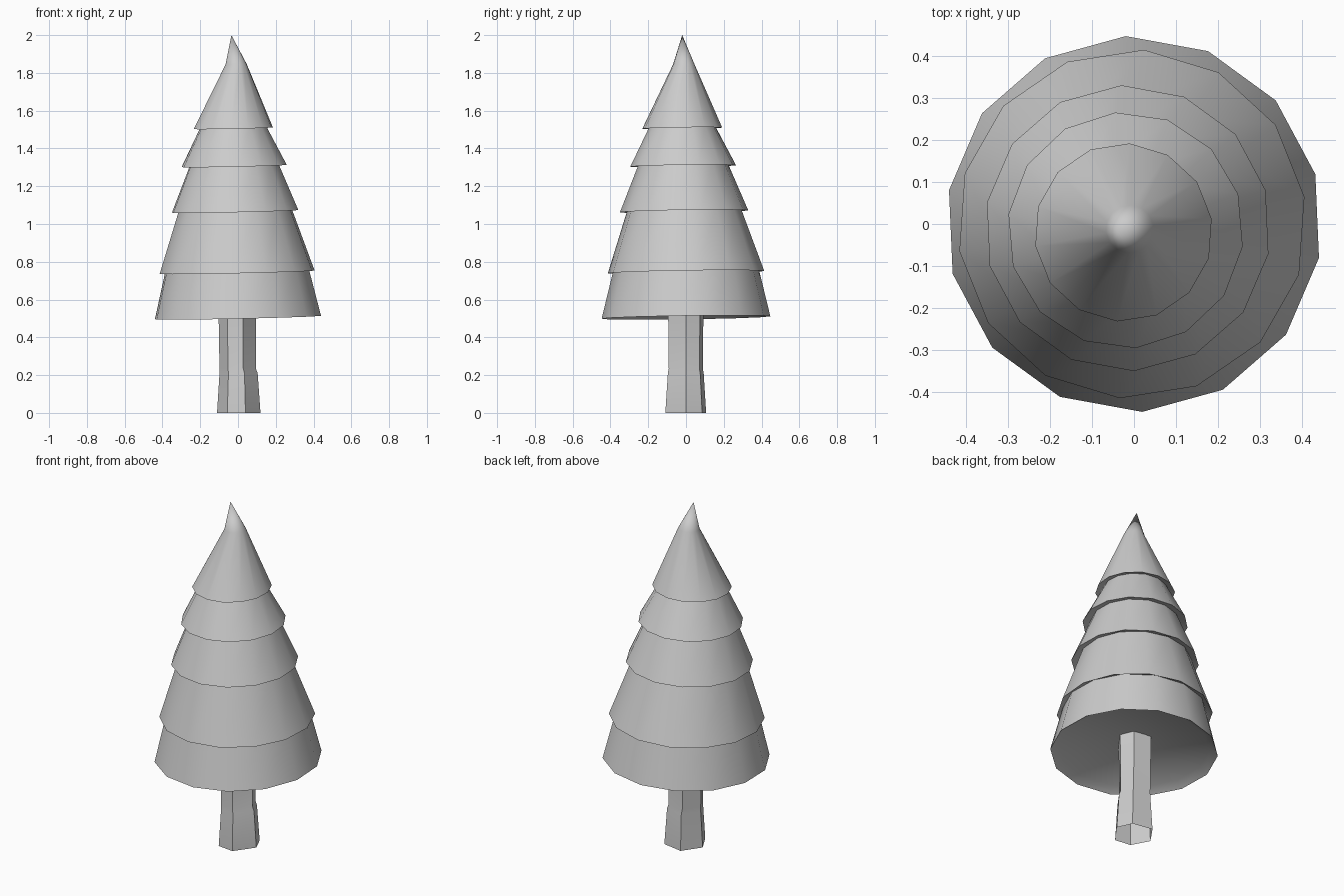
import bpy, bmesh
from math import cos, sin, radians

if "Cube" in bpy.data.objects:
    bpy.data.objects.remove(bpy.data.objects["Cube"])


def circle(bm, z, r, angles, cx=0, cy=0, tilt=(0, 0)):
    """Add a ring of vertices, slightly tilted by its slope in x and y."""
    verts = []
    for a in angles:
        x, y = r * cos(radians(a)), r * sin(radians(a))
        verts.append(bm.verts.new((cx + x, cy + y, z + tilt[0] * x + tilt[1] * y)))
    return verts


def bridge(bm, low, high):
    n = len(low)
    for i in range(n):
        j = (i + 1) % n
        bm.faces.new((low[i], low[j], high[j], high[i]))


def fan(bm, ring, tip, flip=False):
    v = bm.verts.new(tip)
    n = len(ring)
    for i in range(n):
        a, b = ring[i], ring[(i + 1) % n]
        bm.faces.new((b, a, v) if flip else (a, b, v))


def finish(bm, name, angle):
    mesh = bpy.data.meshes.new(name)
    bm.to_mesh(mesh)
    bm.free()
    obj = bpy.data.objects.new(name, mesh)
    bpy.context.collection.objects.link(obj)
    bpy.ops.object.select_all(action='DESELECT')
    obj.select_set(True)
    bpy.context.view_layer.objects.active = obj
    bpy.ops.object.shade_smooth_by_angle(angle=radians(angle))


# Foliage: each tier is lip z, lip radius, top radius, phase, centre x, centre y
SIDES = 14
tiers = [
    (0.505, 0.447, 0.385, 92.5, 0.000, 0.000),
    (0.745, 0.415, 0.300, 86.0, -0.005, 0.000),
    (1.067, 0.340, 0.235, 92.5, -0.015, -0.010),
    (1.307, 0.281, 0.172, 95.0, -0.020, -0.015),
    (1.507, 0.212, 0.057, 86.0, -0.025, -0.020),
]
tilt = (0.022, 0.015)
bm = bmesh.new()
previous = None
for k, (z, r, top_r, phase, cx, cy) in enumerate(tiers):
    angles = [phase + 360 * i / SIDES for i in range(SIDES)]
    if previous is None:
        # Recessed underside of the lowest tier
        inner = circle(bm, z + 0.03, 0.40, angles, cx, cy, tilt)
        fan(bm, inner, (0, 0, 0.59), flip=True)
    else:
        inner = previous
    lip = circle(bm, z, r, angles, cx, cy, tilt)
    bridge(bm, inner, lip)
    if k + 1 < len(tiers):
        nxt = tiers[k + 1]
        top_z, top_x, top_y = nxt[0] + 0.015, nxt[4], nxt[5]
    else:
        top_z, top_x, top_y = 1.845, -0.010, -0.012
    previous = circle(bm, top_z, top_r, angles, top_x, top_y, tilt)
    bridge(bm, lip, previous)
# Pointed tip
fan(bm, previous, (-0.035, -0.02, 2.0))
finish(bm, "foliage", 45)

# Trunk: uneven six-sided tube, open below, flared at the foot
angles = [-122, -72, 0, 48, 112, 178]
bm = bmesh.new()
rings = [circle(bm, z, r, angles, cx) for z, r, cx in
         [(0.0, 0.115, 0.004), (0.21, 0.101, 0.003),
          (0.235, 0.096, -0.002), (0.59, 0.100, -0.004)]]
for low, high in zip(rings, rings[1:]):
    bridge(bm, low, high)
finish(bm, "trunk", 25)
